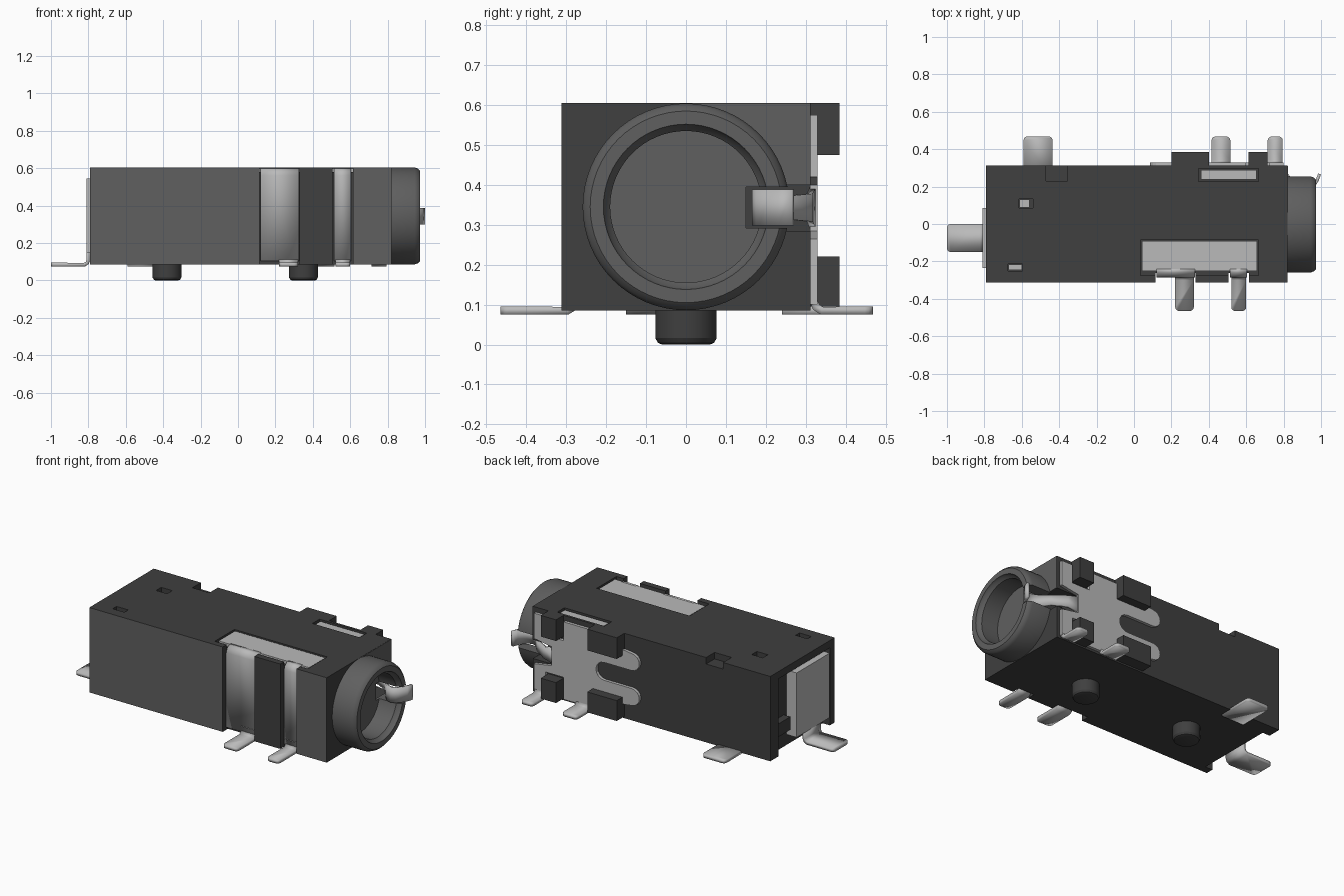
import bpy, bmesh, math
from mathutils import Vector, Matrix

if "Cube" in bpy.data.objects:
    bpy.data.objects.remove(bpy.data.objects["Cube"], do_unlink=True)


def material(name, v):
    m = bpy.data.materials.new(name)
    m.use_nodes = True
    m.diffuse_color = (v, v, v, 1)
    m.node_tree.nodes["Principled BSDF"].inputs["Base Color"].default_value = (v, v, v, 1)
    return m


DARK = material("dark plastic", 0.05)
GREY = material("grey plastic", 0.115)
METAL = material("silver metal", 0.49)


def finish(name, bm, mat, smooth=False):
    bmesh.ops.recalc_face_normals(bm, faces=bm.faces[:])
    me = bpy.data.meshes.new(name)
    bm.to_mesh(me)
    bm.free()
    ob = bpy.data.objects.new(name, me)
    bpy.context.scene.collection.objects.link(ob)
    me.materials.append(mat)
    bpy.ops.object.select_all(action='DESELECT')
    ob.select_set(True)
    bpy.context.view_layer.objects.active = ob
    if smooth:
        bpy.ops.object.shade_smooth_by_angle(angle=math.radians(30))
    return ob


def box(name, x, y, z, mat):
    """Box from (min, max) pairs."""
    bm = bmesh.new()
    size = [b - a for a, b in (x, y, z)]
    mid = [(a + b) / 2 for a, b in (x, y, z)]
    bmesh.ops.create_cube(bm, size=1, matrix=Matrix.Translation(mid) @ Matrix.Diagonal((*size, 1)))
    return finish(name, bm, mat)


def cut(ob, x, y, z):
    """Subtract a box from an object."""
    cutter = box("cutter", x, y, z, DARK)
    cutter.hide_render = True
    mod = ob.modifiers.new("cut", 'BOOLEAN')
    mod.object, mod.operation, mod.solver = cutter, 'DIFFERENCE', 'EXACT'
    bpy.context.view_layer.objects.active = ob
    bpy.ops.object.modifier_apply(modifier=mod.name)
    bpy.data.objects.remove(cutter, do_unlink=True)


def lathe(name, profile, origin, axis, mat):
    """Revolve (radius, distance along axis) points."""
    bm = bmesh.new()
    o, a = Vector(origin), Vector(axis)
    side = Vector((0, 1, 0))
    vs = [bm.verts.new(o + a * d + side * r) for r, d in profile]
    es = [bm.edges.new(p) for p in zip(vs, vs[1:])]
    bmesh.ops.spin(bm, geom=vs + es, cent=o, axis=a, angle=math.tau, steps=64)
    bmesh.ops.remove_doubles(bm, verts=bm.verts[:], dist=1e-5)
    return finish(name, bm, mat, True)


def strip(name, path, across, widths, thick=0.02, corner=0.0):
    """Bent sheet metal following a centre path, last corners clipped round."""
    bm = bmesh.new()
    a = Vector(across)
    if not isinstance(widths, (list, tuple)):
        widths = [widths] * len(path)
    rows = [[bm.verts.new(Vector(p) + a * s * w / 2) for s in (-1, 1)]
            for p, w in zip(path, widths)]
    for (a0, a1), (b0, b1) in zip(rows, rows[1:]):
        bm.faces.new((a0, a1, b1, b0))
    if corner:
        bmesh.ops.bevel(bm, geom=rows[-1], offset=corner, segments=3,
                        profile=0.5, affect='VERTICES')
    ob = finish(name, bm, METAL, True)
    mod = ob.modifiers.new("thickness", 'SOLIDIFY')
    mod.thickness, mod.offset = thick, 0
    return ob


# Housing with its recesses and pockets
body = box("housing", (-0.79, 0.82), (-0.312, 0.312), (0.085, 0.605), DARK)
body.data.materials.append(GREY)
for c in [
    ((0.035, 0.665), (-0.275, -0.085), (0.58, 0.7)),      # top plate recess
    ((0.115, 0.33), (-0.4, -0.262), (0.0, 0.7)),          # wide leg channel
    ((0.505, 0.615), (-0.4, -0.262), (0.0, 0.7)),         # narrow leg channel
    ((0.345, 0.665), (0.228, 0.297), (0.58, 0.7)),        # top slot
    ((-0.47, -0.355), (0.23, 0.4), (0.565, 0.7)),         # rear edge notch
    ((-0.615, -0.54), (0.085, 0.135), (0.5, 0.7)),        # top pockets
    ((-0.675, -0.595), (-0.25, -0.213), (0.5, 0.7)),
    ((-0.9, -0.74), (-0.265, 0.23), (0.0, 0.56)),         # tail recess
    ((0.66, 0.9), (0.15, 0.4), (0.285, 0.4)),             # spring arm slot
]:
    cut(body, *c)
# Front face is grey except for the rib between the legs
for p in body.data.polygons:
    grey = p.normal.y < -0.9 and p.center.y < -0.305 and not 0.3 < p.center.x < 0.52
    p.material_index = 1 if grey else 0
box("grey_end_corner", (0.819, 0.823), (0.0, 0.311), (0.4, 0.604), GREY)

# Socket barrel with a blind bore and a slot for the spring arm
barrel = lathe("socket_barrel",
               [(0, 0.815), (0.259, 0.815), (0.259, 0.945), (0.253, 0.962), (0.24, 0.974),
                (0.207, 0.974), (0.203, 0.96), (0.19, 0.945), (0.19, 0.83), (0, 0.83)],
               (0, 0, 0.345), (1, 0, 0), GREY)
cut(barrel, (0.7, 1.1), (0.15, 0.4), (0.292, 0.395))

# Locating pegs
for side, x in (("left", 0.35), ("right", -0.38)):
    lathe(side + "_peg", [(0, 0), (0.06, 0), (0.07, 0.004), (0.077, 0.016), (0.077, 0.1), (0, 0.1)],
          (x, 0, 0), (0, 0, 1), DARK)

# Top contact with two legs folded down the front
box("top_contact_plate", (0.043, 0.657), (-0.25, -0.092), (0.575, 0.6), METAL)
bend = [(-0.24, 0.592), (-0.256, 0.589), (-0.269, 0.579), (-0.276, 0.56)]
for name, x0, x1, f0, f1 in (("wide", 0.12, 0.325, 0.22, 0.32),
                             ("narrow", 0.512, 0.605, 0.52, 0.6)):
    xm, fm = (x0 + x1) / 2, (f0 + f1) / 2
    strip(name + "_leg", [(xm, y, z) for y, z in bend + [(-0.276, 0.105)]], (1, 0, 0), x1 - x0)
    strip(name + "_foot", [(fm, y, z) for y, z in
                           [(-0.276, 0.14), (-0.276, 0.11), (-0.282, 0.094),
                            (-0.297, 0.085), (-0.465, 0.085)]],
          (1, 0, 0), f1 - f0, corner=0.02)

# Small top contact and pocket floors
box("top_slot_contact", (0.357, 0.655), (0.238, 0.288), (0.57, 0.598), METAL)
box("pocket_contact_rear", (-0.612, -0.56), (0.088, 0.132), (0.49, 0.54), METAL)
box("pocket_contact_front", (-0.672, -0.598), (-0.247, -0.216), (0.49, 0.54), METAL)

# Tail contact
box("tail_plate", (-0.81, -0.735), (-0.235, 0.085), (0.15, 0.545), METAL)
strip("tail_foot", [(-0.8, -0.075, 0.18), (-0.8, -0.075, 0.11), (-0.806, -0.075, 0.094),
                    (-0.82, -0.075, 0.085), (-1.0, -0.075, 0.085)],
      (0, 1, 0), 0.15, corner=0.02)
box("tail_bracket", (-0.785, -0.735), (0.11, 0.23), (0.2, 0.28), DARK)


# Rear shield plate with a forked end
def arc(cx, cz, r, a0, a1, n=8):
    return [(cx + r * math.cos(math.radians(a0 + (a1 - a0) * i / n)),
             cz + r * math.sin(math.radians(a0 + (a1 - a0) * i / n))) for i in range(n + 1)]


outline = [(0.4, 0.1), (0.6, 0.1), (0.6, 0.235), (0.722, 0.235), (0.722, 0.1), (0.8, 0.1),
           (0.8, 0.265), (0.68, 0.285), (0.68, 0.4), (0.8, 0.42), (0.8, 0.575), (0.722, 0.575),
           (0.722, 0.46), (0.6, 0.46), (0.6, 0.575), (0.4, 0.575), (0.4, 0.51), (0.18, 0.51)]
outline += arc(0.138, 0.452, 0.052, 90, 270)
outline += arc(0.325, 0.345, 0.055, 90, -90)
outline += arc(0.138, 0.238, 0.052, 90, 270) + [(0.18, 0.18), (0.4, 0.18)]
bm = bmesh.new()
face = bm.faces.new([bm.verts.new((x, 0.31, z)) for x, z in outline])
ext = bmesh.ops.extrude_face_region(bm, geom=[face])
bmesh.ops.translate(bm, vec=(0, 0.02, 0),
                    verts=[g for g in ext["geom"] if isinstance(g, bmesh.types.BMVert)])
finish("rear_shield", bm, METAL)

# Rear clamping blocks
for size, x in (("large", (0.2, 0.4)), ("small", (0.612, 0.715))):
    for level, z in (("upper", (0.475, 0.605)), ("lower", (0.095, 0.22))):
        box(f"{level}_{size}_block", x, (0.3, 0.385), z, DARK)

# Rear feet
for name, x0, x1 in (("middle", 0.415, 0.515), ("end", 0.715, 0.795)):
    strip(f"rear_{name}_foot", [((x0 + x1) / 2, y, z) for y, z in
                                [(0.32, 0.14), (0.32, 0.11), (0.326, 0.094),
                                 (0.34, 0.085), (0.468, 0.085)]],
          (1, 0, 0), x1 - x0, corner=0.02)
strip("rear_tail_foot", [(-0.513, 0.24, 0.085), (-0.513, 0.468, 0.085)],
      (1, 0, 0), 0.155, corner=0.02)

# Spring arm dipping into the bore and flaring out past the rim
arm = [(0.64, 0.32), (0.74, 0.31), (0.82, 0.26), (0.865, 0.205), (0.89, 0.18), (0.915, 0.173),
       (0.94, 0.182), (0.962, 0.205), (0.98, 0.235), (0.992, 0.268)]
strip("spring_arm", [(x, y, 0.343) for x, y in arm], (0, 0, 1),
      [0.11, 0.07, 0.06, 0.075] + [0.09] * 6, thick=0.016)
